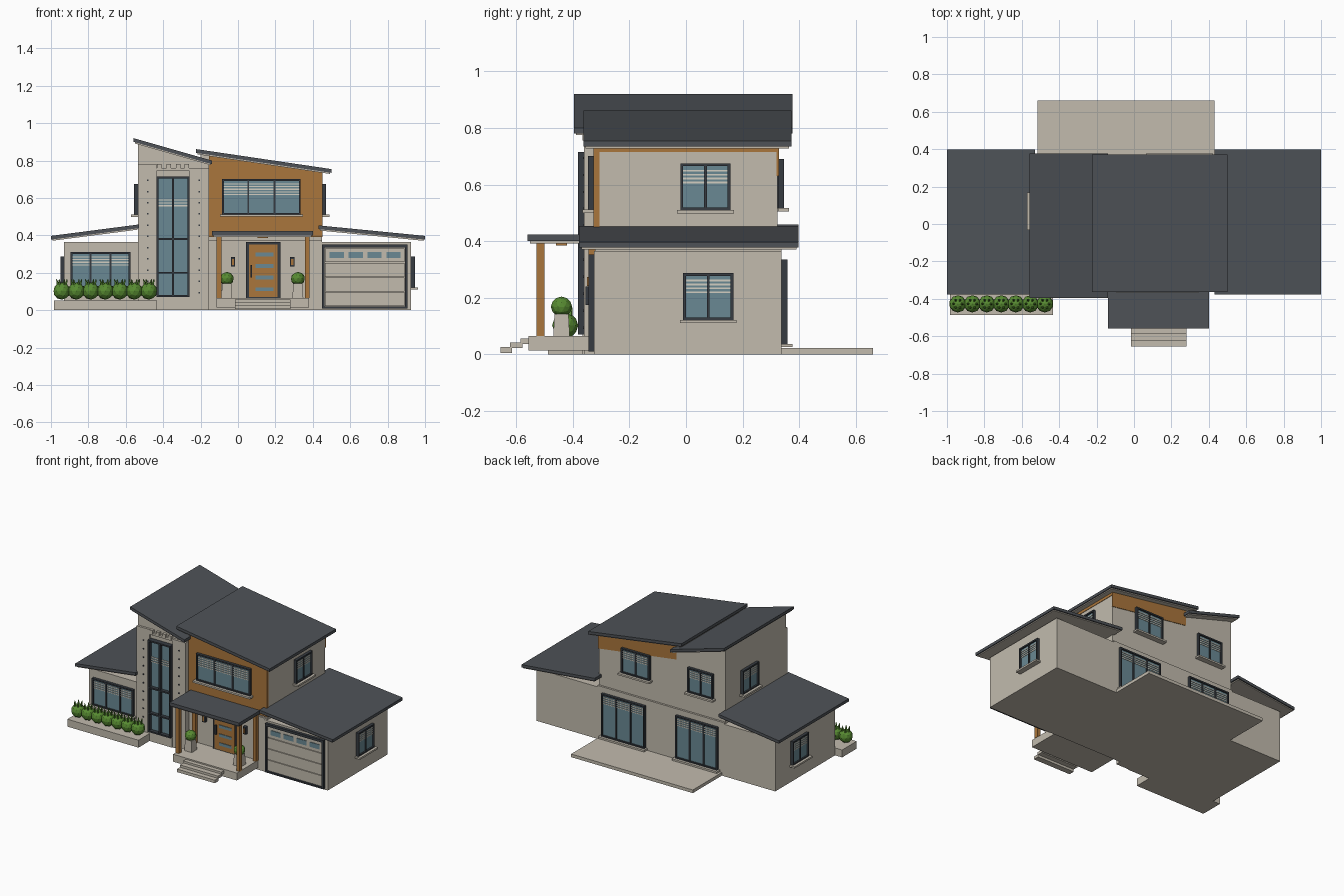
import bpy, bmesh, math
from mathutils import Matrix, Vector

if "Cube" in bpy.data.objects:
    bpy.data.objects.remove(bpy.data.objects["Cube"])


def lin(c):
    c /= 255
    return c / 12.92 if c <= 0.04045 else ((c + 0.055) / 1.055) ** 2.4


def material(name, r, g, b):
    m = bpy.data.materials.new(name)
    m.diffuse_color = (lin(r), lin(g), lin(b), 1)
    m.use_nodes = True
    m.node_tree.nodes["Principled BSDF"].inputs["Base Color"].default_value = m.diffuse_color
    return m


STUCCO = material("warm stucco", 194, 187, 174)
ROOF = material("slate roof", 78, 82, 87)
TRIM = material("dark trim", 54, 59, 65)
WOOD = material("cedar wood", 170, 118, 60)
GLASS = material("blue glass", 106, 137, 148)
BLIND = material("pale blind", 212, 207, 194)
LEAF = material("leaf green", 88, 140, 50)


def finish(name, bm, mats):
    bmesh.ops.recalc_face_normals(bm, faces=bm.faces)
    me = bpy.data.meshes.new(name)
    bm.to_mesh(me)
    bm.free()
    for m in mats:
        me.materials.append(m)
    ob = bpy.data.objects.new(name, me)
    bpy.context.collection.objects.link(ob)
    return ob


def boxes(name, items):
    """One object from boxes (x0, x1, y0, y1, z0, z1, material)."""
    bm, mats = bmesh.new(), []
    for x0, x1, y0, y1, z0, z1, mat in items:
        if mat not in mats:
            mats.append(mat)
        M = Matrix.Translation(((x0 + x1) / 2, (y0 + y1) / 2, (z0 + z1) / 2)) @ \
            Matrix.Diagonal((abs(x1 - x0), abs(y1 - y0), z1 - z0, 1))
        vs = bmesh.ops.create_cube(bm, size=1, matrix=M)["verts"]
        for f in {f for v in vs for f in v.link_faces}:
            f.material_index = mats.index(mat)
    return finish(name, bm, mats)


def prism(name, profile, y0, y1, mat):
    """Extrude an xz profile along y."""
    bm = bmesh.new()
    f = bm.faces.new([bm.verts.new((x, y0, z)) for x, z in profile])
    g = bmesh.ops.extrude_face_region(bm, geom=[f])["geom"]
    bmesh.ops.translate(bm, vec=(0, y1 - y0, 0),
                        verts=[v for v in g if isinstance(v, bmesh.types.BMVert)])
    return finish(name, bm, [mat])


def roof(name, x0, z0, x1, z1, y0, y1):
    """Sloped slab with a thin pale soffit below it."""
    t = 0.02
    prism(name, [(x0, z0), (x1, z1), (x1, z1 - t), (x0, z0 - t)], y0, y1, ROOF)
    e, s = 0.008, (z1 - z0) / (x1 - x0)
    a, b = z0 + s * e - t, z1 - s * e - t
    prism(name + "_soffit", [(x0 + e, a), (x1 - e, b), (x1 - e, b - 0.007), (x0 + e, a - 0.007)],
          y0 + e, y1 - e, STUCCO)


def oriented(face, plane, a0, a1, d0, d1, z0, z1, mat):
    """Box on a wall: a runs along the wall, d points outward."""
    s = -1 if face in "FL" else 1
    d = sorted((plane + s * d0, plane + s * d1))
    return (a0, a1, *d, z0, z1, mat) if face in "FB" else (*d, a0, a1, z0, z1, mat)


def window(name, face, plane, a0, a1, z0, z1, panes=2, blinds=4, rails=(), depth=0.02, sill=True):
    w, out = 0.01, []

    def add(*args):
        out.append(oriented(face, plane, *args))
    add(a0 + w, a1 - w, 0, 0.009, z0 + w, z1 - w, GLASS)
    for a in (a0, a1 - w):
        add(a, a + w, 0, depth, z0, z1, TRIM)
    for z in (z0, z1 - w):
        add(a0 + w, a1 - w, 0, depth, z, z + w, TRIM)
    for i in range(1, panes):
        m = a0 + (a1 - a0) * i / panes
        add(m - w / 2, m + w / 2, 0, depth - 0.004, z0 + w, z1 - w, TRIM)
    for z in rails:
        add(a0 + w, a1 - w, 0, depth - 0.003, z - w / 2, z + w / 2, TRIM)
    for i in range(blinds):
        z = z1 - 0.026 - 0.014 * i
        add(a0 + w, a1 - w, 0.009, 0.012, z - 0.003, z + 0.003, BLIND)
    if sill:
        add(a0 - 0.012, a1 + 0.012, 0, depth + 0.018, z0 - 0.01, z0 + 0.002, STUCCO)
    boxes(name, out)


# Wall masses
boxes("left_wing_walls", [(-0.93, -0.5, -0.325, 0.338, 0, 0.365, STUCCO)])
boxes("garage_walls", [(0.43, 0.925, -0.325, 0.338, 0, 0.365, STUCCO)])
boxes("ground_floor_walls", [(-0.535, 0.45, -0.322, 0.338, 0, 0.375, STUCCO)])
prism("upper_floor_walls", [(-0.2, 0.37), (0.45, 0.37), (0.45, 0.737), (-0.2, 0.832)], -0.31, 0.324, STUCCO)
prism("tower_walls", [(-0.535, 0), (-0.155, 0), (-0.155, 0.78), (-0.535, 0.888)], -0.345, 0.324, STUCCO)

# Cedar cladding: front panel, sloped band at the back, strip on the right
prism("front_cladding", [(-0.155, 0.39), (0.453, 0.39), (0.453, 0.736), (-0.155, 0.826)], -0.327, -0.306, WOOD)
prism("back_cladding", [(-0.155, 0.715), (0.453, 0.63), (0.453, 0.736), (-0.155, 0.826)], 0.32, 0.328, WOOD)
boxes("side_cladding", [(0.445, 0.453, -0.306, 0.324, 0.715, 0.737, WOOD)])

# Roofs
roof("main_roof", -0.225, 0.861, 0.5, 0.754, -0.363, 0.372)
roof("tower_roof", -0.56, 0.92, -0.14, 0.80, -0.396, 0.376)
roof("left_wing_roof", -1, 0.397, -0.53, 0.458, -0.378, 0.398)
roof("garage_roof", 0.43, 0.453, 1, 0.397, -0.378, 0.398)

# Tower front: pilasters, base, beam blocks and studs
tower = [(-0.535, -0.437, -0.36, -0.34, 0, 0.78, STUCCO), (-0.258, -0.155, -0.36, -0.34, 0.0, 0.76, STUCCO),
         (-0.437, -0.258, -0.365, -0.34, 0, 0.07, STUCCO), (-0.437, -0.258, -0.36, -0.34, 0.745, 0.76, STUCCO)]
for x in (-0.42, -0.37, -0.32, -0.275):
    tower.append((x - 0.012, x + 0.012, -0.365, -0.34, 0.755, 0.78, STUCCO))
boxes("tower_pilasters", tower)
boxes("tower_studs", [(x - 0.004, x + 0.004, -0.364, -0.358, 0.09 + 0.06 * i, 0.098 + 0.06 * i, TRIM)
                      for x in (-0.483, -0.207) for i in range(11)])

# Windows
window("tower_tall_window", "F", -0.345, -0.435, -0.26, 0.07, 0.715, 2, 0, (0.2, 0.38), 0.036, False)
boxes("tower_blinds", [(-0.425, -0.27, -0.358, -0.35, z, z + 0.006, BLIND) for z in (0.555, 0.57, 0.585)])
window("upper_front_window", "F", -0.327, -0.085, 0.335, 0.51, 0.70, 3, 5)
window("left_wing_front_window", "F", -0.325, -0.895, -0.575, 0.12, 0.31, 3, 4)
for name, face, plane, y0, z0 in (("upper_right_window", "R", 0.45, -0.02, 0.508),
                                  ("garage_side_window", "R", 0.925, -0.01, 0.12),
                                  ("tower_side_window", "L", -0.535, -0.02, 0.508),
                                  ("left_wing_side_window", "L", -0.93, -0.01, 0.12)):
    window(name, face, plane, y0, y0 + 0.177, z0, z0 + 0.167)
window("upper_back_window", "B", 0.326, 0.045, 0.265, 0.515, 0.69)
window("tower_back_window", "B", 0.324, -0.445, -0.25, 0.515, 0.69)
window("patio_door_a", "B", 0.338, 0.075, 0.41, 0.035, 0.335, 3, 4)
window("patio_door_b", "B", 0.338, -0.49, -0.165, 0.035, 0.335, 3, 4)

# Garage door with four stacked panels and a row of small lights
door = [(0.45, 0.463, -0.345, -0.325, 0.015, 0.352, TRIM), (0.892, 0.905, -0.345, -0.325, 0.015, 0.352, TRIM),
        (0.45, 0.905, -0.345, -0.325, 0.335, 0.352, TRIM), (0.45, 0.905, -0.345, -0.325, 0.01, 0.02, TRIM)]
for i in range(4):
    door.append((0.465, 0.89, -0.335, -0.325, 0.022 + 0.078 * i, 0.096 + 0.078 * i, STUCCO))
for i in range(4):
    door.append((0.49 + 0.101 * i, 0.566 + 0.101 * i, -0.339, -0.33, 0.278, 0.311, GLASS))
boxes("garage_door", door)

# Front door with four glass slots and a handle
door = [(0.043, 0.228, -0.336, -0.32, 0.065, 0.365, TRIM), (0.058, 0.212, -0.341, -0.33, 0.07, 0.35, WOOD),
        (0.066, 0.076, -0.355, -0.34, 0.175, 0.24, TRIM)]
for i in range(4):
    door.append((0.093, 0.19, -0.345, -0.338, 0.102 + 0.062 * i, 0.122 + 0.062 * i, GLASS))
boxes("front_door", door)
for side, x in (("left", -0.027), ("right", 0.29)):
    boxes(side + "_wall_lamp", [(x - 0.011, x + 0.011, -0.345, -0.32, 0.232, 0.284, TRIM),
                                (x - 0.006, x + 0.006, -0.349, -0.34, 0.242, 0.274, WOOD)])

# Porch: floor, steps, posts and canopy
boxes("porch_floor", [(-0.115, 0.38, -0.556, -0.32, 0.013, 0.065, STUCCO)])
boxes("porch_steps", [(-0.015, 0.28, -0.585, -0.55, 0.036, 0.056, STUCCO),
                      (-0.015, 0.28, -0.622, -0.578, 0.022, 0.042, STUCCO),
                      (-0.015, 0.28, -0.656, -0.615, 0.005, 0.026, STUCCO)])
boxes("porch_posts", [(x - 0.013, x + 0.013, -0.528, -0.5, 0.065, 0.396, WOOD) for x in (-0.102, 0.37)]
      + [(x - 0.013, x + 0.013, -0.345, -0.32, 0.065, 0.396, WOOD) for x in (-0.102, 0.37)])
boxes("porch_canopy", [(-0.14, 0.4, -0.56, -0.32, 0.4, 0.423, ROOF),
                       (-0.132, 0.392, -0.552, -0.32, 0.392, 0.4, STUCCO),
                       (0.105, 0.16, -0.46, -0.42, 0.385, 0.393, WOOD)])

# Rear patio and planter box
boxes("rear_patio", [(-0.515, 0.43, 0.335, 0.66, 0, 0.022, STUCCO)])
boxes("hedge_planter", [(-0.985, -0.432, -0.487, -0.325, 0, 0.052, STUCCO)])


def bush(name, x, y, z, rx, rz, tips=0):
    """Faceted ball of leaves with optional pointed shoots."""
    bm = bmesh.new()
    bmesh.ops.create_icosphere(bm, subdivisions=2, radius=1, matrix=Matrix.Translation((x, y, z))
                               @ Matrix.Diagonal((rx, rx, rz, 1)))
    for i in range(tips):
        a = 2 * math.pi * i / tips
        M = Matrix.Translation((x + 0.024 * math.cos(a), y + 0.024 * math.sin(a), z + rz)) \
            @ Matrix.Rotation(0.25, 4, Vector((-math.sin(a), math.cos(a), 0)))
        bmesh.ops.create_cone(bm, segments=5, radius1=0.009, radius2=0.002, depth=0.035,
                              cap_ends=True, matrix=M)
    finish(name, bm, [LEAF])


# Hedge row and the two potted shrubs
for i in range(7):
    bush("hedge_bush_%d" % (i + 1), -0.942 + 0.0775 * i, -0.427, 0.102, 0.046, 0.046, 6)
for side, x in (("left", -0.06), ("right", 0.32)):
    bm = bmesh.new()
    bmesh.ops.create_cone(bm, segments=4, radius1=0.041, radius2=0.035, depth=0.078, cap_ends=True,
                          matrix=Matrix.Translation((x, -0.44, 0.104)) @ Matrix.Rotation(math.pi / 4, 4, "Z"))
    finish(side + "_pot", bm, [STUCCO])
    bush(side + "_shrub", x, -0.44, 0.168, 0.038, 0.036)
